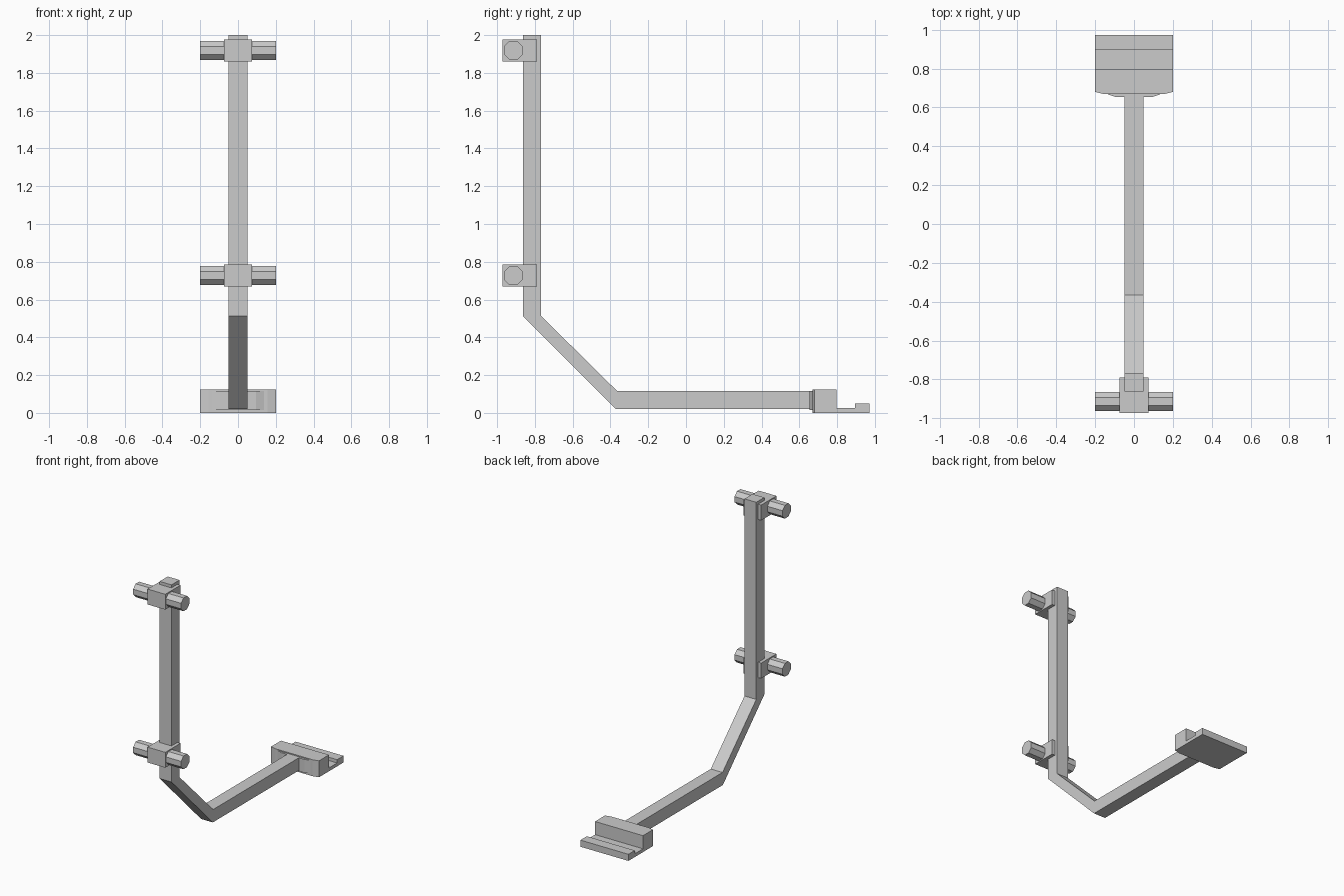
import bpy, bmesh, math

if "Cube" in bpy.data.objects:
    bpy.data.objects.remove(bpy.data.objects["Cube"])


def finish(name, bm):
    bmesh.ops.recalc_face_normals(bm, faces=bm.faces[:])
    mesh = bpy.data.meshes.new(name)
    bm.to_mesh(mesh)
    bm.free()
    obj = bpy.data.objects.new(name, mesh)
    bpy.context.collection.objects.link(obj)
    return obj


def side_prism(profile, half_width):
    """Extrude a (y, z) outline symmetrically along x."""
    bm = bmesh.new()
    face = bm.faces.new([bm.verts.new((-half_width, y, z)) for y, z in profile])
    geom = bmesh.ops.extrude_face_region(bm, geom=[face])["geom"]
    verts = [v for v in geom if isinstance(v, bmesh.types.BMVert)]
    bmesh.ops.translate(bm, verts=verts, vec=(2 * half_width, 0, 0))
    return bm


# bent square bar: upright, diagonal and horizontal arm
bar = [(-0.863, 2.0), (-0.863, 0.513), (-0.37, 0.02), (0.69, 0.02),
       (0.69, 0.116), (-0.365, 0.116), (-0.767, 0.513), (-0.767, 2.0)]
finish("bent_bar", side_prism(bar, 0.049))

# two clamps, each with an octagonal cross rod
cy, r = -0.914, 0.05 / math.cos(math.pi / 8)
for label, z in (("lower", 0.727), ("upper", 1.919)):
    block = [(-0.972, z - 0.058), (-0.79, z - 0.058),
             (-0.79, z + 0.058), (-0.972, z + 0.058)]
    finish(label + "_clamp", side_prism(block, 0.074))
    octagon = [(cy + r * math.cos((i + 0.5) * math.pi / 4),
                z + r * math.sin((i + 0.5) * math.pi / 4)) for i in range(8)]
    finish(label + "_rod", side_prism(octagon, 0.2))

# stepped foot with a lip, front corners cut at an angle
foot = [(0.669, 0), (0.972, 0), (0.972, 0.05), (0.896, 0.05), (0.896, 0.025),
        (0.798, 0.025), (0.798, 0.124), (0.669, 0.124)]
bm = side_prism(foot, 0.2)
for cut_y in (0.68, 0.798, 0.896):
    bmesh.ops.bisect_plane(bm, geom=bm.verts[:] + bm.edges[:] + bm.faces[:],
                           plane_co=(0, cut_y, 0), plane_no=(0, 1, 0))
for v in bm.verts:
    if v.co.y < 0.675:
        v.co.x = math.copysign(0.155, v.co.x)
finish("foot", bm)

# tapered collar joining the bar to the foot
bm = side_prism([(0.654, 0.016), (0.675, 0.016), (0.675, 0.116), (0.654, 0.116)], 0.155)
for v in bm.verts:
    if v.co.y < 0.66:
        v.co.x = math.copysign(0.095, v.co.x)
finish("foot_collar", bm)
